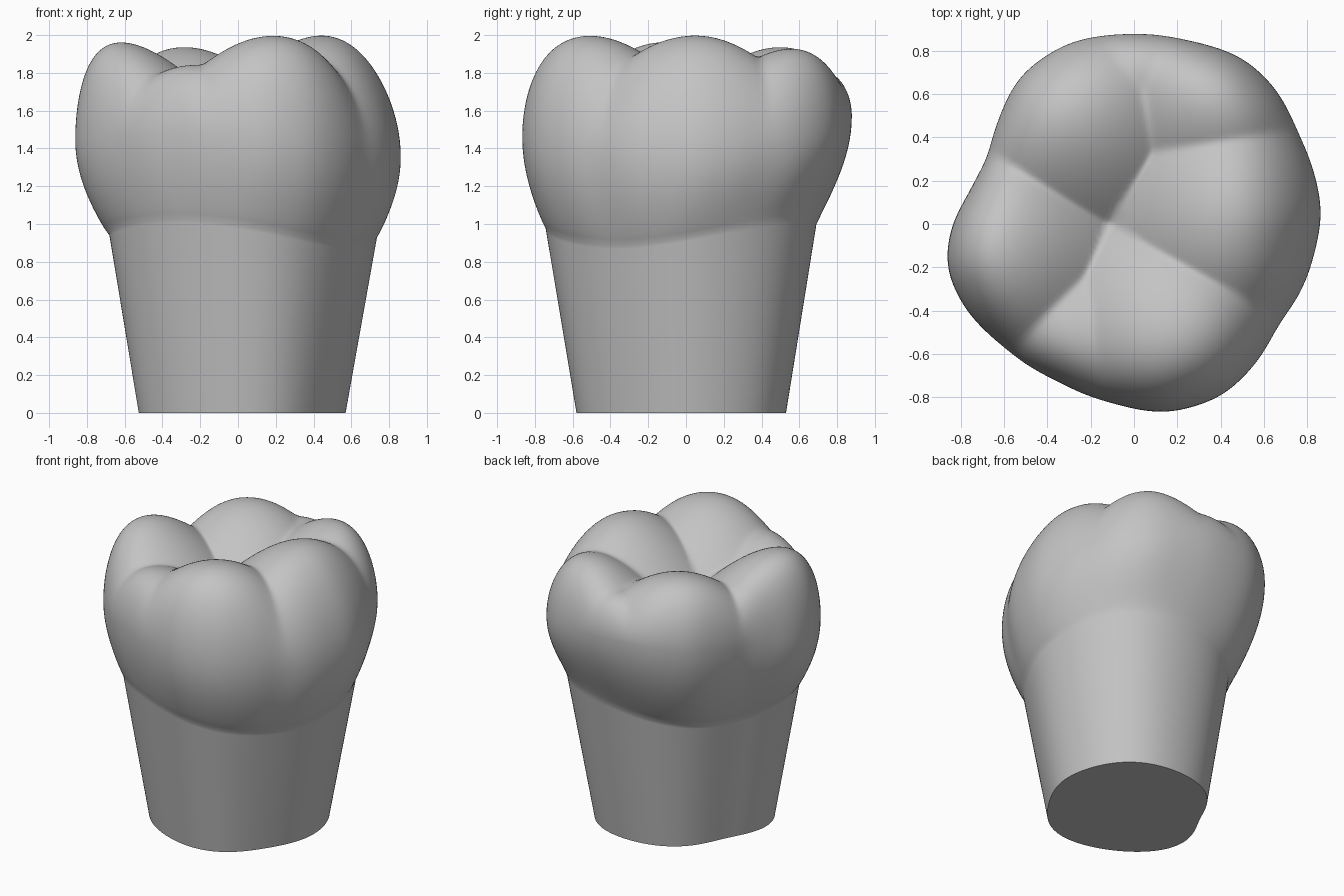
import bpy, bmesh, math
from math import sin, cos, pi, radians, hypot, atan2

cube = bpy.data.objects.get("Cube")
if cube:
    bpy.data.objects.remove(cube, do_unlink=True)

SIDES = 180
# widest contour of the crown, anticlockwise
OUTLINE = [(.86, .05), (.83, .22), (.75, .42), (.65, .62), (.5, .76), (.25, .84), (-.05, .87),
           (-.3, .83), (-.52, .68), (-.62, .48), (-.67, .3), (-.75, .15), (-.84, -.02),
           (-.86, -.2), (-.78, -.38), (-.6, -.56), (-.35, -.72), (-.1, -.82), (.15, -.865),
           (.4, -.79), (.55, -.65), (.66, -.46), (.77, -.3), (.83, -.12)]
# cusp and ridge summits: x, y, height
CUSPS = [(.2, -.53, 2), (.52, .04, 2.02), (.42, .63, 1.955), (-.3, .52, 1.94),
         (-.7, -.13, 1.98), (-.25, -.56, 1.85), (.05, .78, 1.84)]
POLAR = sorted((atan2(y, x) % (2 * pi), hypot(x, y)) for x, y in OUTLINE)


def raw_radius(angle):
    """Contour radius, linear between the outline points."""
    angle %= 2 * pi
    pts = [(POLAR[-1][0] - 2 * pi, POLAR[-1][1])] + POLAR + [(POLAR[0][0] + 2 * pi, POLAR[0][1])]
    for (a0, r0), (a1, r1) in zip(pts, pts[1:]):
        if a0 <= angle <= a1:
            return r0 + (r1 - r0) * (angle - a0) / (a1 - a0)


def soft_radius(angle, spread):
    """Contour radius averaged over a spread of degrees."""
    offsets = [radians(spread) * i / 6 for i in range(-6, 7)]
    weights = [1 + cos(pi * i / 7) for i in range(-6, 7)]
    return 1.006 * sum(w * raw_radius(angle + o) for o, w in zip(offsets, weights)) / sum(weights)


def dome(x, y, cx, cy, top):
    """A cusp that is round at its summit and flatter further out."""
    d2 = (x - cx) ** 2 + (y - cy) ** 2
    return top - 1.1 * d2 / (1 + .45 * d2)


def cusp_height(x, y):
    """Domes meet in narrow softened creases, which form the grooves."""
    soft = .009
    domes = [dome(x, y, *c) for c in CUSPS]
    peak = max(domes)
    return peak + soft * math.log(sum(math.exp((d - peak) / soft) for d in domes))


def column(angle):
    """Points of one meridian, from the root's base to the chewing surface."""
    c, s = cos(angle), sin(angle)
    wide, root = soft_radius(angle, 9), soft_radius(angle, 28)
    base_r = .638 * root * (1 + .04 * sin(2 * angle))
    neck_r = .825 * root * (1 + .045 * sin(2 * angle))
    # the margin dips at two opposite corners
    neck_z = .955 - .035 * cos(2 * angle) + .06 * sin(2 * angle)
    belly_z = 1.4 - .05 * c + .05 * s + .12 * s * s
    neck = (neck_r * c + .025, neck_r * s - .04)
    pts = []
    # straight tapering root
    for t in (0, .3, .6, .9, .98, 1):
        r = base_r + (neck_r - base_r) * t
        pts.append((r * c + .02 + .005 * t, r * s - .035 - .005 * t, neck_z * t))
    # swelling lower crown, straighter towards the back corner
    bulge = .88 + .3 * max(0, cos(angle - radians(60))) ** 4
    for i in range(1, 14):
        u = i / 14
        k = sin(u * pi / 2) ** bulge
        pts.append((neck[0] + (wide * c - neck[0]) * k, neck[1] + (wide * s - neck[1]) * k,
                    neck_z + (belly_z - neck_z) * u))
    # rounded shoulder and cusps
    power = 9.5 - 5 * max(0, c) ** 2
    for i in range(50):
        rho = cos(pi / 2 * i / 50)
        x, y = wide * rho * c, wide * rho * s
        rise = math.sqrt(max(0, 1 - rho ** power))
        pts.append((x, y, belly_z + (cusp_height(x, y) - belly_z) * rise))
    return pts


enamel = bpy.data.materials.new("plain_grey")
enamel.use_nodes = True
GREY = (.55, .55, .55, 1)
enamel.diffuse_color = GREY
enamel.node_tree.nodes["Principled BSDF"].inputs["Base Color"].default_value = GREY

# skin the meridians
bm = bmesh.new()
cols = [[bm.verts.new(p) for p in column(2 * pi * i / SIDES)] for i in range(SIDES)]
centre = bm.verts.new((0, 0, cusp_height(0, 0)))
for a, b in zip(cols, cols[1:] + cols[:1]):
    for j in range(len(a) - 1):
        bm.faces.new((a[j], b[j], b[j + 1], a[j + 1]))
    bm.faces.new((a[-1], b[-1], centre))
bm.faces.new([col[0] for col in reversed(cols)])
bmesh.ops.recalc_face_normals(bm, faces=bm.faces)

mesh = bpy.data.meshes.new("molar_tooth")
bm.to_mesh(mesh)
bm.free()
mesh.materials.append(enamel)
tooth = bpy.data.objects.new("molar_tooth", mesh)
bpy.context.collection.objects.link(tooth)
bpy.context.view_layer.objects.active = tooth
tooth.select_set(True)
bpy.ops.object.shade_smooth_by_angle(angle=radians(65))
